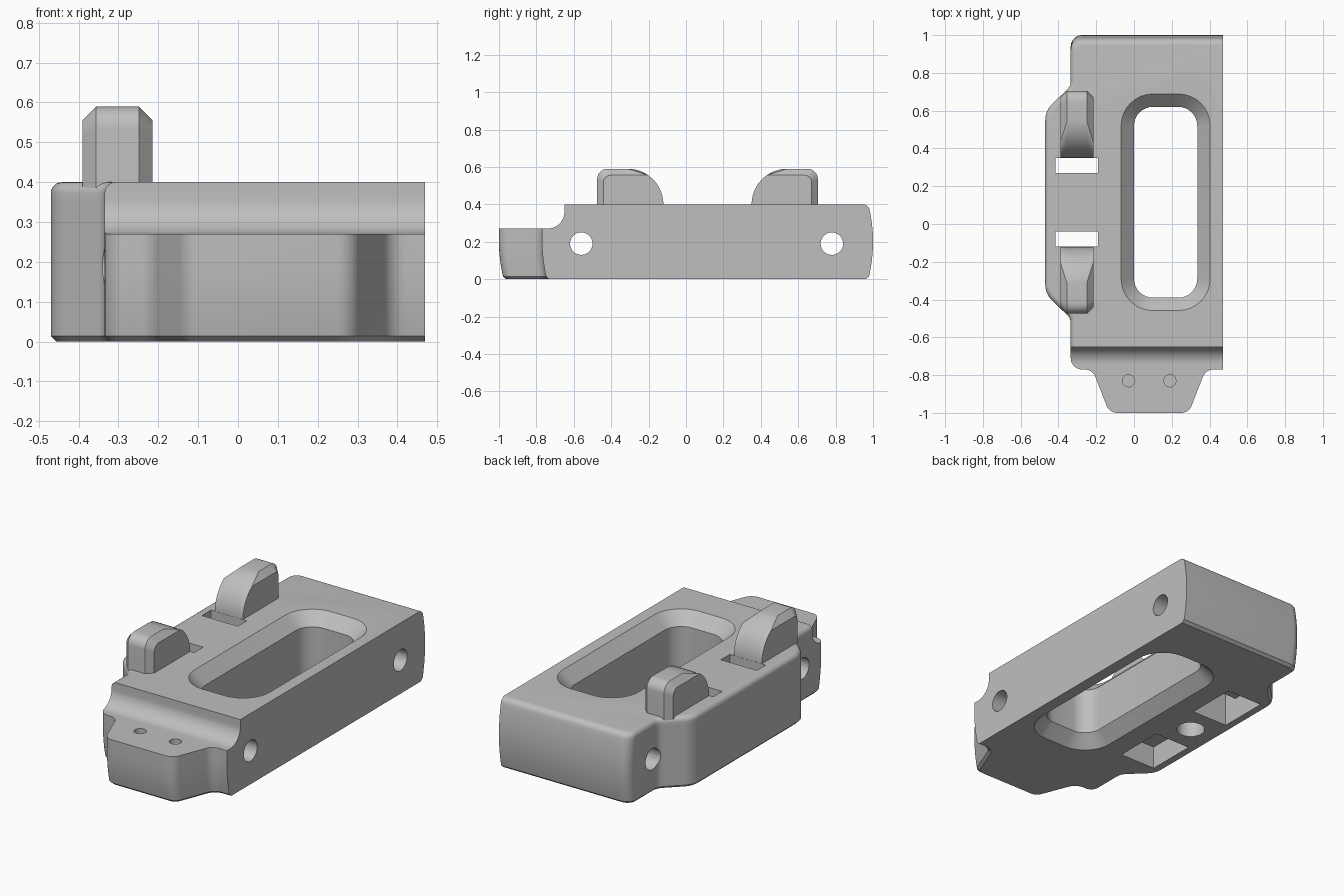
import bpy, bmesh, math
from mathutils import Vector

cube = bpy.data.objects.get("Cube")
if cube:
    bpy.data.objects.remove(cube, do_unlink=True)

grey = bpy.data.materials.new("light_grey")
grey.use_nodes = True
colour = (0.52, 0.52, 0.52, 1)
grey.diffuse_color = colour
grey.node_tree.nodes["Principled BSDF"].inputs["Base Color"].default_value = colour

MID_Y = 0.115   # symmetry line of the two hooks
HEIGHT = 0.4


def loft(name, rings):
    """Closed solid through rings of equal point count."""
    bm = bmesh.new()
    loops = [[bm.verts.new(p) for p in ring] for ring in rings]
    n = len(loops[0])
    for a, b in zip(loops, loops[1:]):
        for i in range(n):
            j = (i + 1) % n
            bm.faces.new((a[i], a[j], b[j], b[i]))
    bm.faces.new(loops[0])
    bm.faces.new(loops[-1])
    bmesh.ops.recalc_face_normals(bm, faces=bm.faces)
    mesh = bpy.data.meshes.new(name)
    bm.to_mesh(mesh)
    bm.free()
    mesh.materials.append(grey)
    obj = bpy.data.objects.new(name, mesh)
    bpy.context.collection.objects.link(obj)
    return obj


def rounded(corners, steps=8):
    """Polygon with each (x, y, radius) corner filleted."""
    pts = []
    for i, (x, y, r) in enumerate(corners):
        p = Vector((x, y))
        if r == 0:
            pts.append(p)
            continue
        u = (Vector(corners[i - 1][:2]) - p).normalized()
        v = (Vector(corners[(i + 1) % len(corners)][:2]) - p).normalized()
        half = u.angle(v) / 2
        centre = p + (u + v).normalized() * r / math.sin(half)
        start = p + u * r / math.tan(half) - centre
        end = p + v * r / math.tan(half) - centre
        turn = math.atan2(start.x * end.y - start.y * end.x, start.dot(end))
        for k in range(steps + 1):
            a = turn * k / steps
            c, s = math.cos(a), math.sin(a)
            pts.append(centre + Vector((start.x * c - start.y * s, start.x * s + start.y * c)))
    return pts


def inset(pts, d):
    """Move a clockwise outline inward by d."""
    out = []
    for i, p in enumerate(pts):
        q, r = pts[i - 1], pts[(i + 1) % len(pts)]
        a, b = (p - q).normalized(), (r - p).normalized()
        n = Vector((a.y + b.y, -a.x - b.x)).normalized()
        out.append(p + n * d / max(0.5, n.dot(Vector((a.y, -a.x)))))
    return out


def extrude_x(name, profile, x0, x1):
    return loft(name, [[(x, y, z) for y, z in profile] for x in (x0, x1)])


def circle(cx, cy, r, n=40):
    return [(cx + r * math.cos(math.tau * k / n), cy + r * math.sin(math.tau * k / n)) for k in range(n)]


def rod_z(name, x, y, r, z0, z1):
    return loft(name, [[(a, b, z) for a, b in circle(x, y, r)] for z in (z0, z1)])


def smooth(obj):
    bpy.ops.object.select_all(action="DESELECT")
    obj.select_set(True)
    bpy.context.view_layer.objects.active = obj
    bpy.ops.object.shade_smooth_by_angle(angle=math.radians(28))


# Body: plan outline with side bulge and tapered nose
outline = rounded([
    (0.47, -0.77, 0), (0.38, -0.77, 0.06), (0.29, -1, 0.06), (-0.13, -1, 0.06),
    (-0.22, -0.77, 0.06), (-0.335, -0.77, 0.06), (-0.335, -0.5, 0.06), (-0.47, -0.37, 0.12),
    (-0.47, 0.6, 0.12), (-0.335, 0.73, 0.06), (-0.335, 1, 0.06), (0.47, 1, 0)])


def body_ring(z, d):
    ring = []
    bow = 0.025 * ((z - 0.2) / 0.2) ** 2
    for p, q in zip(outline, inset(outline, d)):
        x = p.x if p.x > 0.46 else q.x
        y = q.y
        if abs(p.y) > 0.69 and (p.y < 0 or p.y > 0.9):
            # ends bow outward slightly
            y -= math.copysign(bow if y > 0 or z < 0.2 else 0, y)
        ring.append((x, y, z))
    return ring


levels = [(0, 0.014), (0.014, 0)] + [(0.05 * k, 0) for k in range(1, 8)]
FILLET = 0.028
levels += [(HEIGHT - FILLET * (1 - math.sin(a)), FILLET * (1 - math.cos(a)))
           for a in [math.pi / 2 * k / 6 for k in range(7)]]
body = loft("body", [body_ring(z, d) for z, d in levels])

cutters = []

# Long window with chamfered rims
window = rounded([(0, -0.39, 0.1), (0, 0.62, 0.1), (0.335, 0.62, 0.1), (0.335, -0.39, 0.1)])
cutters.append(loft("window_cutter", [
    [(p.x, p.y, z) for p in inset(window, d)]
    for z, d in ((-0.01, -0.078), (0.068, 0), (0.332, 0), (0.41, -0.078))]))

# Lowered nose with a concave step
step = [(-1.1, 0.27)]
step += [(-0.74 + 0.09 * math.sin(a), 0.36 - 0.09 * math.cos(a))
         for a in [math.pi / 2 * k / 10 for k in range(11)]]
step += [(-0.65, 0.5), (-1.1, 0.5)]
cutters.append(extrude_x("step_cutter", step, -0.6, 0.6))

# Cross holes, nose holes and underside hole
for y in (-0.56, 0.78):
    cutters.append(extrude_x("cross_hole_cutter", circle(y, 0.19, 0.06), -0.6, 0.6))
for x in (-0.03, 0.19):
    cutters.append(rod_z("nose_hole_cutter", x, -0.83, 0.032, 0.15, 0.4))
cutters.append(rod_z("under_hole_cutter", -0.3, MID_Y, 0.075, -0.1, 0.2))

# Slots that widen into pockets underneath
slot = [(0.27, -0.1), (0.27, 0.5), (0.35, 0.5), (0.35, 0.13), (0.56, 0.13), (0.56, -0.1)]
for s in (1, -1):
    profile = [(MID_Y + s * (y - MID_Y), z) for y, z in slot]
    cutters.append(extrude_x("slot_cutter", profile, -0.415, -0.19))

bpy.context.view_layer.objects.active = body
for cutter in cutters:
    mod = body.modifiers.new("cut", "BOOLEAN")
    mod.operation = "DIFFERENCE"
    mod.solver = "EXACT"
    mod.object = cutter
    bpy.ops.object.modifier_apply(modifier=mod.name)
    bpy.data.objects.remove(cutter, do_unlink=True)
smooth(body)


# Hooks: rounded inner shoulder, chamfered outer and top edges
def hook_ring(x, d, s):
    outer, inner, top, r, big = 0.705 - d, 0.351, 0.59 - d, 0.055 - d / 2, 0.19
    pts = [(outer, 0.3)]
    for k in range(9):
        a = math.pi / 2 * k / 8
        pts.append((outer - r + r * math.cos(a), top - r + r * math.sin(a)))
    limit = math.asin((top - HEIGHT) / big)
    for k in range(15):
        a = limit * (1 - k / 14)
        pts.append((inner + big - big * math.cos(a), HEIGHT + big * math.sin(a)))
    pts.append((inner, 0.3))
    return [(x, MID_Y + s * (y - MID_Y), z) for y, z in pts]


for name, s in (("back_hook", 1), ("front_hook", -1)):
    hook = loft(name, [hook_ring(x, d, s) for x, d in
                       ((-0.39, 0.034), (-0.356, 0), (-0.249, 0), (-0.215, 0.034))])
    smooth(hook)
